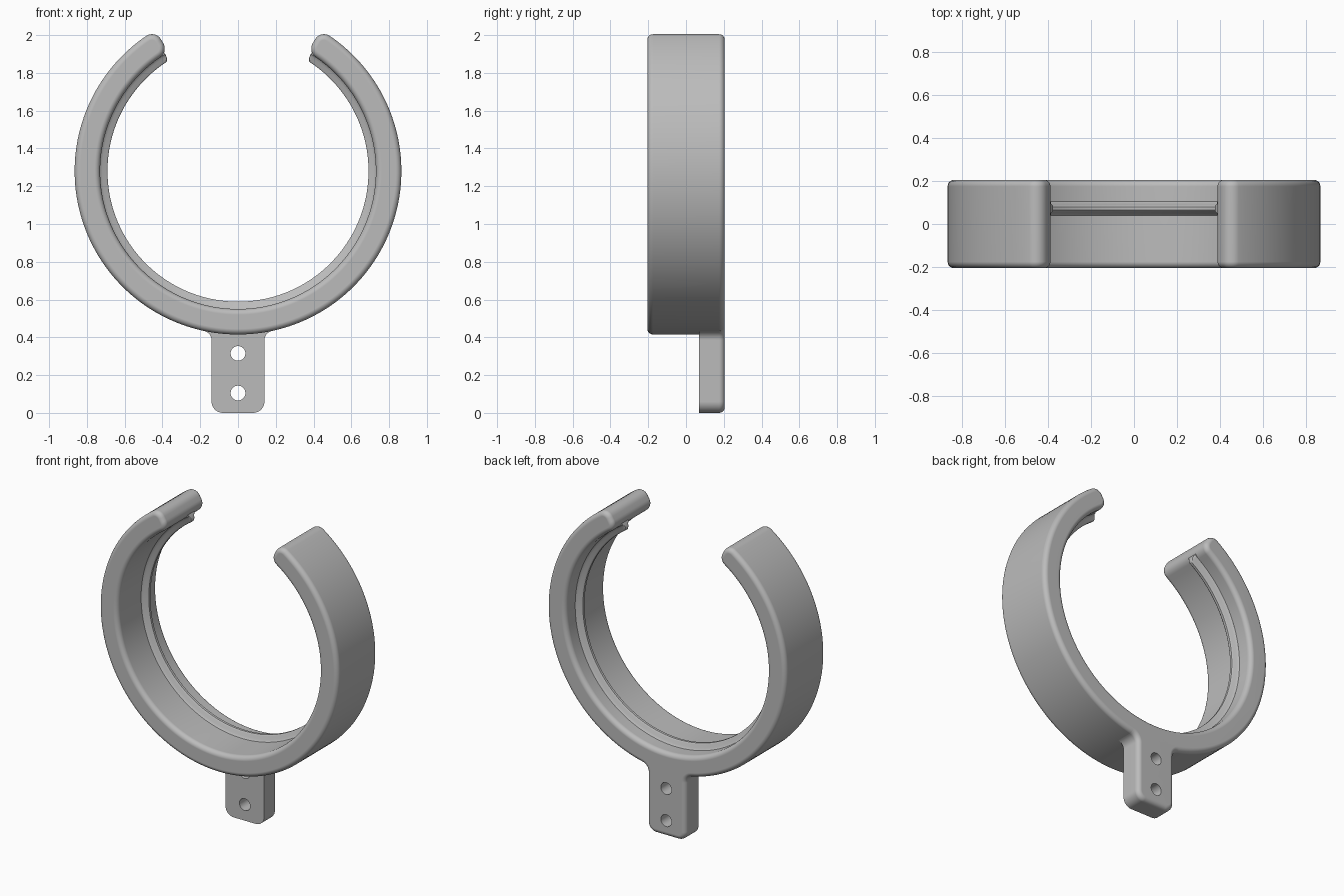
import bpy
import bmesh
from math import sin, cos, pi, radians, asin, sqrt, atan2

if "Cube" in bpy.data.objects:
    bpy.data.objects.remove(bpy.data.objects["Cube"])

CZ = 1.28                      # ring centre height
OUTER, INNER = 0.865, 0.73     # ring radii
DEPTH = 0.205                  # half depth of the ring
EDGE = 0.03                    # rounding of front and back edges
END = radians(30.3)            # opening half angle, from the top
STEPS = 5

grey = bpy.data.materials.new("plain grey")
grey.use_nodes = True
colour = (0.5, 0.5, 0.5, 1)
grey.diffuse_color = colour
grey.node_tree.nodes["Principled BSDF"].inputs["Base Color"].default_value = colour


def arc(cx, cz, r, a, b, n):
    """Arc points; angles run clockwise from straight up."""
    return [(cx + r * sin(a + (b - a) * i / n), cz + r * cos(a + (b - a) * i / n))
            for i in range(n + 1)]


def mirrored(half):
    """Close a half outline that starts and ends on the centre line."""
    return half + [(-x, z) for x, z in reversed(half[1:-1])]


def loft(name, loops, closed=False):
    """Join equal loops of points into a capped solid."""
    bm = bmesh.new()
    rows = [[bm.verts.new(p) for p in loop] for loop in loops]
    for a, b in zip(rows, rows[1:]):
        for i in range(len(a)):
            j = (i + 1) % len(a)
            bm.faces.new((a[i], a[j], b[j], b[i]))
    bm.faces.new(rows[0])
    bm.faces.new(rows[-1])
    bmesh.ops.recalc_face_normals(bm, faces=bm.faces)
    mesh = bpy.data.meshes.new(name)
    bm.to_mesh(mesh)
    bm.free()
    mesh.materials.append(grey)
    obj = bpy.data.objects.new(name, mesh)
    bpy.context.collection.objects.link(obj)
    return obj


def select(obj):
    bpy.ops.object.select_all(action='DESELECT')
    obj.select_set(True)
    bpy.context.view_layer.objects.active = obj


def finish(obj):
    select(obj)
    bpy.ops.object.shade_smooth_by_angle(angle=radians(35))
    mod = obj.modifiers.new("even shading", 'WEIGHTED_NORMAL')
    mod.keep_sharp = True


def rounding():
    """Inset and setback pairs of a quarter-round edge, face to side."""
    return [(EDGE * (1 - sin(t)), EDGE * (1 - cos(t)))
            for t in (pi / 2 * i / STEPS for i in range(STEPS + 1))]


# Open ring: horseshoe outline with rounded ends and rounded rims
def ring_outline(d):
    c = 0.055
    ro, ri = OUTER - c, INNER + c
    po, pi_ = END + asin(c / ro), END + asin(c / ri)
    half = arc(0, CZ, OUTER - d, pi, po, 72)[:-1]
    half += arc(ro * sin(po), CZ + ro * cos(po), c - d, po, END - pi / 2, 7)
    half += arc(ri * sin(pi_), CZ + ri * cos(pi_), c - d, END - pi / 2, pi_ - pi, 7)
    half += arc(0, CZ, INNER + d, pi_, pi, 72)[1:]
    return mirrored(half)


layers = [(d, -DEPTH + s) for d, s in rounding()]
layers += [(d, -y) for d, y in reversed(layers)]
finish(loft("open_ring", [[(x, y, z) for x, z in ring_outline(d)] for d, y in layers]))

# Snap ridge around the inside, shrinking into the ring at both ends
ridge = [(0, 0.04), (0.012, 0.051), (0.032, 0.056), (0.039, 0.064),
         (0.039, 0.08), (0.032, 0.088), (0.012, 0.093), (0, 0.104)]
start = END + radians(1.6)
tips = [(0, 0.1), (0.2, 0.55), (0.6, 0.83), (1.1, 0.96)]
stations = [(start + radians(a), s) for a, s in tips]
first = start + radians(1.8)
stations += [(first + (pi - first) * i / 72, 1) for i in range(73)]
stations += [(2 * pi - a, s) for a, s in reversed(stations[:-1])]
loops = []
for a, s in stations:
    section = [(INNER + 0.01, 0.104), (INNER + 0.01, 0.04)]
    section += [(INNER - h * s, y) for h, y in ridge]
    loops.append([(r * sin(a), y, CZ + r * cos(a)) for r, y in section])
finish(loft("inner_ridge", loops))


# Mounting tab: flares into the ring, rounded at the bottom and back
def tab_outline(d):
    w, c, f = 0.14, 0.06, 0.05
    fx = w + f
    fz = CZ - sqrt((OUTER + f) ** 2 - fx ** 2)
    lean = atan2(-fx, CZ - fz)
    half = [(0, d)]
    half += arc(w - c, c, c - d, pi, pi / 2, 8)
    half += arc(fx, fz, f + d, -pi / 2, lean, 8)
    half += [(0.1, 0.49), (0, 0.49)]
    return mirrored(half)


layers = [(0, 0.07)] + [(d, DEPTH - s) for d, s in reversed(rounding())]
tab = loft("mounting_tab", [[(x, y, z) for x, z in tab_outline(d)] for d, y in layers])

# Two screw holes through the tab
for z in (0.105, 0.315):
    bpy.ops.mesh.primitive_cylinder_add(vertices=40, radius=0.039, depth=0.6,
                                        location=(0, 0.14, z), rotation=(pi / 2, 0, 0))
    cutter = bpy.context.object
    cutter.name = "hole_cutter"
    cutter.hide_render = True
    cutter.data.materials.append(grey)
    mod = tab.modifiers.new("screw hole", 'BOOLEAN')
    mod.object = cutter
    mod.solver = 'EXACT'
    select(tab)
    bpy.ops.object.modifier_apply(modifier=mod.name)
    bpy.data.objects.remove(cutter)
finish(tab)
